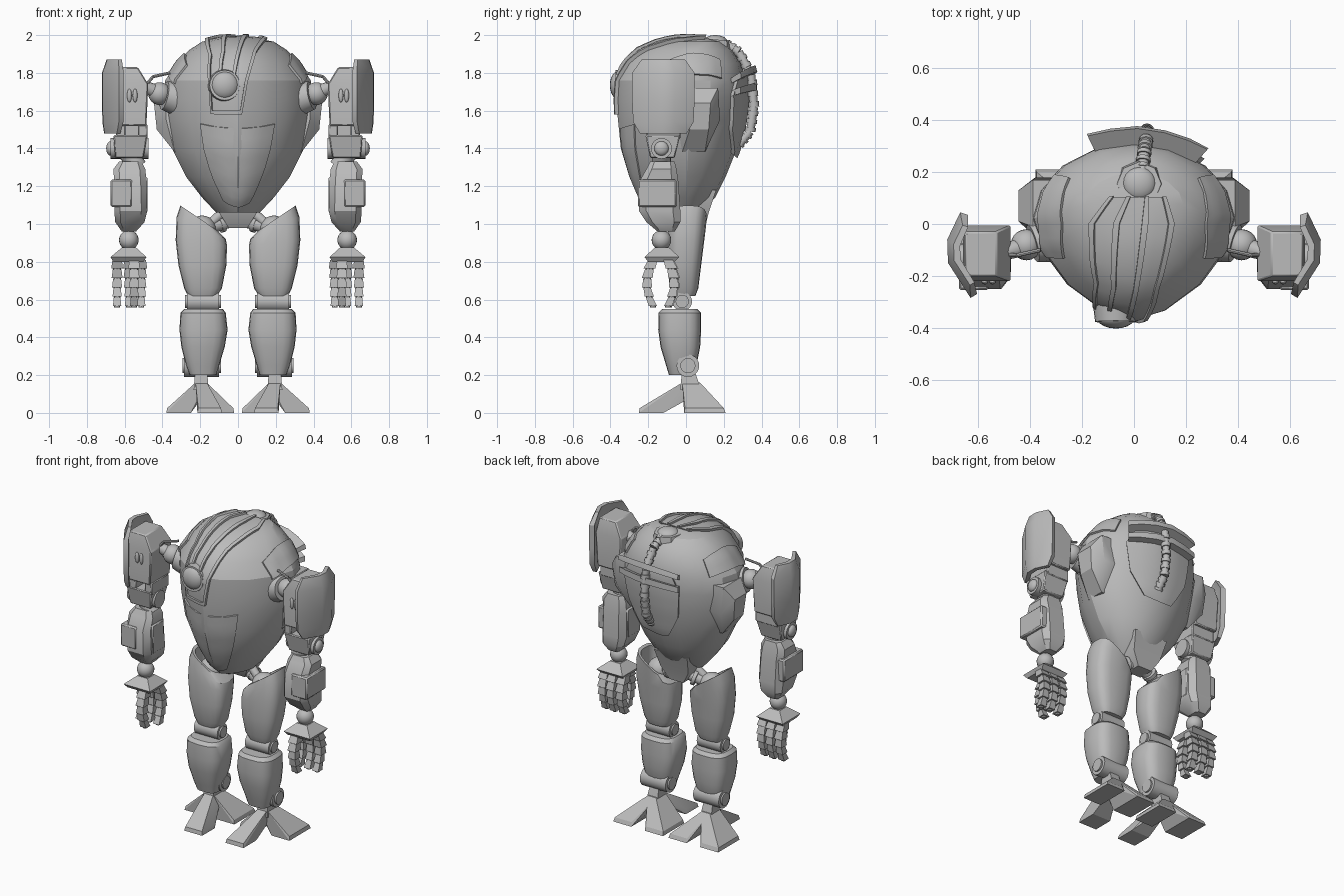
import bpy, bmesh
from math import cos, sin, pi, radians
from mathutils import Vector as V, Matrix
from mathutils.bvhtree import BVHTree

cube = bpy.data.objects.get("Cube")
if cube:
    bpy.data.objects.remove(cube)

steel = bpy.data.materials.new("steel_grey")
steel.use_nodes = True
GREY = (0.5, 0.5, 0.5, 1)
steel.diffuse_color = GREY
steel.node_tree.nodes["Principled BSDF"].inputs["Base Color"].default_value = GREY


# Helpers
def finish(name, bm, mirror=True, angle=32, bevel=0):
    bmesh.ops.recalc_face_normals(bm, faces=bm.faces)
    me = bpy.data.meshes.new(name)
    bm.to_mesh(me)
    bm.free()
    me.materials.append(steel)
    ob = bpy.data.objects.new(name, me)
    bpy.context.collection.objects.link(ob)
    bpy.ops.object.select_all(action="DESELECT")
    ob.select_set(True)
    bpy.context.view_layer.objects.active = ob
    bpy.ops.object.shade_smooth_by_angle(angle=radians(angle))
    if bevel:
        mod = ob.modifiers.new("bevel", "BEVEL")
        mod.width, mod.segments = bevel, 1
    if mirror:
        ob.modifiers.new("mirror", "MIRROR")


def ring(z, x0, x1, y0, y1, slope=0, n=20, power=2.0, phase=0.0):
    pts = []
    fit = cos(phase * 2 * pi / n) ** (2 / power)
    for i in range(n):
        a = (i + phase) * 2 * pi / n
        c, s = [abs(t) ** (2 / power) / fit * (1 if t > 0 else -1) for t in (cos(a), sin(a))]
        dx = c * (x1 - x0) / 2
        pts.append(V(((x0 + x1) / 2 + dx, (y0 + y1) / 2 + s * (y1 - y0) / 2, z + slope * dx)))
    return pts


# Torso section: pointed front half, rounder back half
def egg(z, w, front, back):
    y = (front + back) / 2 + .05
    rear = ring(z, -w, w, 2 * y - back, back, n=16, power=1.9)
    nose = ring(z, -w, w, front, 2 * y - front, n=16, power=1.62)
    return rear[:9] + nose[9:]


def loft(bm, rings):
    rows = [[bm.verts.new(p) for p in r] for r in rings]
    n = len(rows[0])
    for a, b in zip(rows, rows[1:]):
        for i in range(n):
            j = (i + 1) % n
            bm.faces.new((a[i], a[j], b[j], b[i]))
    bm.faces.new(rows[0][::-1])
    bm.faces.new(rows[-1])


def hull(bm, pts):
    vs = [bm.verts.new(p) for p in pts]
    out = bmesh.ops.convex_hull(bm, input=vs)
    junk = [g for g in out["geom_interior"] if isinstance(g, bmesh.types.BMVert)]
    bmesh.ops.delete(bm, geom=junk, context="VERTS")


def rect(z, x0, x1, y0, y1):
    return [V((x0, y0, z)), V((x1, y0, z)), V((x1, y1, z)), V((x0, y1, z))]


def box(bm, x0, x1, y0, y1, z0, z1):
    loft(bm, [rect(z0, x0, x1, y0, y1), rect(z1, x0, x1, y0, y1)])


def cyl(bm, p0, p1, r0, r1=None, n=20):
    p0, p1 = V(p0), V(p1)
    d = p1 - p0
    m = Matrix.Translation((p0 + p1) / 2) @ d.to_track_quat("Z", "Y").to_matrix().to_4x4()
    bmesh.ops.create_cone(bm, cap_ends=True, segments=n, radius1=r0,
                          radius2=r0 if r1 is None else r1, depth=d.length, matrix=m)


def ball(bm, p, r, scale=(1, 1, 1)):
    m = Matrix.Translation(p) @ Matrix.Diagonal((*scale, 1))
    bmesh.ops.create_uvsphere(bm, u_segments=20, v_segments=12, radius=r, matrix=m)


def make(name, fn, items, **kw):
    bm = bmesh.new()
    for it in items:
        fn(bm, *it)
    finish(name, bm, **kw)


# Egg-shaped torso
torso = [(1.06, .115, -.18, .06), (1.14, .19, -.25, .155), (1.25, .275, -.30, .21),
         (1.40, .35, -.345, .27), (1.55, .385, -.36, .30), (1.66, .395, -.37, .315),
         (1.76, .385, -.37, .315), (1.85, .325, -.325, .295), (1.92, .26, -.25, .25),
         (1.965, .19, -.15, .2), (1.985, .09, -.06, .12)]
bm = bmesh.new()
loft(bm, [egg(*r) for r in torso])
tree = BVHTree.FromBMesh(bm)
finish("torso", bm, mirror=False, angle=24)
CORE = V((0, -.03, 1.6))


# Plate laid over the torso, with rows given as left and right points
def drape(name, rows, lift, a=0.0, b=1.0, mirror=False, steps=5):
    bm = bmesh.new()
    grid = []
    rows = [(V(l), V(r)) for l, r in rows]
    fine = [(p[0].lerp(q[0], t / steps), p[1].lerp(q[1], t / steps))
            for p, q in zip(rows, rows[1:]) for t in range(steps)] + [rows[-1]]
    for l, r in fine:
        line = []
        for k in range(steps + 1):
            d = (l.lerp(r, a + (b - a) * k / steps) - CORE).normalized()
            hit = tree.ray_cast(CORE + d * 2, -d)[0]
            line.append(bm.verts.new(hit + d * lift))
        grid.append(line)
    for p, q in zip(grid, grid[1:]):
        for i in range(steps):
            bm.faces.new((p[i], p[i + 1], q[i + 1], q[i]))
    rim = [e for e in bm.edges if e.is_boundary]
    for v in [g for g in bmesh.ops.extrude_edge_only(bm, edges=rim)["geom"]
              if isinstance(g, bmesh.types.BMVert)]:
        v.co -= (v.co - CORE).normalized() * (lift + .01)
    finish(name, bm, mirror=mirror)


# Crown band with ribs
band = [((-.16, -.36, 1.58), (.02, -.36, 1.58)), ((-.17, -.36, 1.75), (.05, -.36, 1.75)),
        ((-.17, -.25, 1.92), (.10, -.25, 1.92)), ((-.17, 0, 1.97), (.15, 0, 1.97)),
        ((-.09, .1, 1.98), (.12, .1, 1.98))]
drape("crown_band", band, .008)
for i, t in enumerate((0, .3, .62, .93)):
    drape(f"crown_rib_{i}", band if i in (0, 3) else band[1:], .02, t, t + .07)
drape("crown_lip", [band[0], ((-.16, -.36, 1.6), (.02, -.36, 1.6))], .02)

# Front hatch, shoulder plates and back armour
drape("front_hatch", [((-.2, -.27, 1.53), (.19, -.27, 1.53)), ((-.17, -.26, 1.3), (.15, -.26, 1.3)),
                      ((-.08, -.2, 1.12), (.06, -.2, 1.12))], .009)
drape("shoulder_plate", [((.29, -.14, 1.86), (.35, -.13, 1.75)), ((.28, 0, 1.9), (.37, 0, 1.79)),
                         ((.24, .17, 1.86), (.32, .2, 1.78))], .012, mirror=True)
drape("back_plate", [((-.1, .3, 1.79), (.2, .28, 1.79)), ((-.16, .3, 1.68), (.27, .25, 1.68)),
                     ((-.15, .3, 1.5), (.24, .25, 1.5)), ((-.06, .27, 1.35), (.14, .27, 1.35))], .025)
for i, z in enumerate((1.68, 1.75)):
    drape(f"back_bracket_{i}", [((-.15, .28, z), (.25, .25, z)),
                                ((-.15, .28, z + .03), (.25, .25, z + .03))], .065 + .01 * i)

# Eye and top dome
make("eye_ring", cyl, [((-.07, -.28, 1.73), (-.07, -.377, 1.735), .092, .08, 24)], mirror=False)
make("eye_lens", ball, [((-.07, -.358, 1.735), .075, (1, .6, 1))], mirror=False)
make("dome_base", cyl, [((.02, .15, 1.92), (.02, .155, 1.977), .1, .085, 8)], mirror=False)
make("dome", ball, [((.02, .155, 1.965), .065, (1, 1, .54))], mirror=False)

# Ribbed back hose
path = [V(p) for p in ((.03, .2, 1.96), (.04, .28, 1.91), (.05, .345, 1.79), (.05, .36, 1.62),
                       (.05, .34, 1.49), (.05, .28, 1.42))]
dots = [p.lerp(q, t / 6) for p, q in zip(path, path[1:]) for t in range(6)] + [path[-1]]
make("back_hose", cyl, [(p, q, (.022, .028)[i % 2], None, 12)
                        for i, (p, q) in enumerate(zip(dots, dots[1:]))], mirror=False)

# Side pods and shoulder joints
bm = bmesh.new()
hull(bm, rect(1.38, .3, .335, -.02, .1) + rect(1.5, .3, .43, .02, .12)
     + rect(1.64, .3, .445, .01, .13) + rect(1.72, .3, .39, -.01, .17)
     + rect(1.55, .3, .38, -.05, .18))
finish("side_pod", bm)
make("shoulder_socket", cyl, [((.3, -.05, 1.66), (.39, -.075, 1.68), .1, .075)])
make("shoulder_ball", ball, [((.415, -.08, 1.69), .06)])
make("shoulder_link", cyl, [((.41, -.08, 1.69), (.5, -.11, 1.73), .04, .03)])
make("shoulder_cable", cyl, [((.36, -.1, 1.8), (.45, -.12, 1.78), .008, None, 8),
                             ((.45, -.12, 1.78), (.5, -.12, 1.72), .008, None, 8)])

# Upper arm with an open window above the elbow
bm = bmesh.new()
loft(bm, [rect(1.52, .485, .65, -.22, -.01), rect(1.74, .475, .66, -.22, -.005),
          rect(1.83, .53, .65, -.2, -.03)])
for x in (.48, .595):
    box(bm, x, x + .05, -.21, -.03, 1.45, 1.53)
box(bm, .485, .645, -.08, -.03, 1.45, 1.53)
loft(bm, [rect(1.35, .5, .65, -.19, -.06), rect(1.47, .48, .66, -.215, -.03)])
finish("upper_arm", bm, bevel=.006)
make("arm_latch", ball, [((x, -.222, 1.68), .036, (.35, .3, 1)) for x in (.545, .575)])
make("elbow", cyl, [((.475, -.13, 1.4), (.675, -.13, 1.4), .055),
                    ((.53, -.13, 1.3), (.6, -.13, 1.4), .05)])
make("elbow_cap", ball, [((.675, -.13, 1.4), .038, (.6, 1, 1))])

# Curved shoulder guard
mid = V((.655, -.12, 0))
shape = [V(p) for p in ((.67, .045, 0), (.72, -.06, 0), (.717, -.15, 0), (.63, -.285, 0),
                        (.605, -.27, 0), (.68, -.145, 0), (.685, -.07, 0), (.64, .035, 0))]
bm = bmesh.new()
loft(bm, [[mid + (p - mid) * k + V((dx, 0, z)) for p in shape]
          for z, k, dx in ((1.48, .75, .005), (1.54, .97, 0), (1.65, 1, 0), (1.8, 1, 0),
                           (1.87, .7, -.005))])
finish("shoulder_guard", bm)

# Forearm and its outer plate
fore = [(1.33, .51, .63, -.19, -.06), (1.29, .49, .66, -.21, -.05), (1.22, .485, .655, -.25, -.04),
        (1.07, .48, .655, -.25, -.03), (1.01, .495, .65, -.21, -.03), (.96, .54, .615, -.15, -.06)]
make("forearm", loft, [([ring(*r, n=8, power=4, phase=.5) for r in fore],)])
make("forearm_plate", box, [(.56, .675, -.255, -.05, 1.09, 1.235), (.478, .5, -.2, -.08, 1.06, 1.25)],
     bevel=.008)

# Wrist, palm and segmented fingers
make("wrist_ball", ball, [((.578, -.13, .915), .052)])
make("palm", loft, [([rect(.8, .5, .66, -.2, -.06), rect(.825, .485, .675, -.22, -.035),
                      rect(.875, .54, .615, -.165, -.09)],)])
bm = bmesh.new()
for x, y, side in ((.512, -.095, 1), (.577, -.09, 1), (.64, -.095, 1), (.55, -.175, -1)):
    for i in range(5):
        za, zb = .81 - i * .05, .765 - i * .05
        off = [y + side * .032 * sin(pi * t / 5) for t in (i, i + 1)]
        w = .031 - i * .0022
        loft(bm, [rect(za, x - w * .8, x + w * .8, off[0] - w * .8, off[0] + w * .8),
                  rect(zb, x - w, x + w, off[1] - w, off[1] + w)])
        cyl(bm, (x, off[1], zb), (x, off[1], zb - .008), w * .7, None, 8)
finish("fingers", bm)

# Pelvis and hips
make("pelvis", loft, [([rect(.98, -.05, .05, .0, .1), rect(1.06, -.1, .1, -.05, .12),
                        rect(1.18, -.12, .12, -.08, .16)],)], mirror=False)
make("hip_strut", cyl, [((.03, .04, 1.02), (.19, 0, .97), .035),
                        ((.08, .04, 1.005), (.1, .033, .998), .047),
                        ((.06, .02, 1.08), (.15, .0, 1.0), .025)])
make("hip_ball", ball, [((.19, 0, .97), .075)])

# Thigh shell, open at its slanted top
thigh = [(.62, .11, .265, -.07, .05), (.66, .085, .285, -.085, .065), (.78, .062, .315, -.1, .08),
         (.9, .058, .33, -.1, .095, .1), (.98, .065, .325, -.095, .105, .45),
         (1.03, .105, .305, -.085, .11, .68), (1.03, .12, .29, -.07, .095, .68),
         (.9, .12, .29, -.07, .08, .3)]
make("thigh", loft, [([ring(*r, power=3) for r in thigh],)])

# Knee and shin
make("knee", cyl, [((.1, -.02, .59), (.27, -.02, .59), .052),
                   ((.09, -.02, .59), (.28, -.02, .59), .035)])
shin = [(.2, .115, .255, -.09, .03), (.25, .1, .275, -.105, .055), (.35, .07, .3, -.135, .075),
        (.44, .055, .31, -.147, .08), (.53, .065, .305, -.145, .08), (.55, .08, .285, -.125, .06)]
make("shin", loft, [([ring(*r, power=3) for r in shin],)])

# Ankle and three-toed foot with flared pads
make("ankle", cyl, [((.1, .01, .25), (.285, .01, .25), .06), ((.09, .01, .25), (.295, .01, .25), .04)])
bm = bmesh.new()
hull(bm, rect(.12, .155, .235, -.03, .08) + rect(.24, .165, .225, -.02, .04))
for tx, y0, y1 in ((.15, -.25, -.12), (.315, -.01, .21), (.085, -.01, .21)):
    top = rect(.16, .165, .225, -.02, .075) + rect(.1, .175, .215, 0, .06)
    hull(bm, top + rect(0, tx - .065, tx + .065, y0, y1)
         + rect(.025, tx - .06, tx + .06, y0 + .005, y1 - .01))
finish("foot", bm, angle=20)
